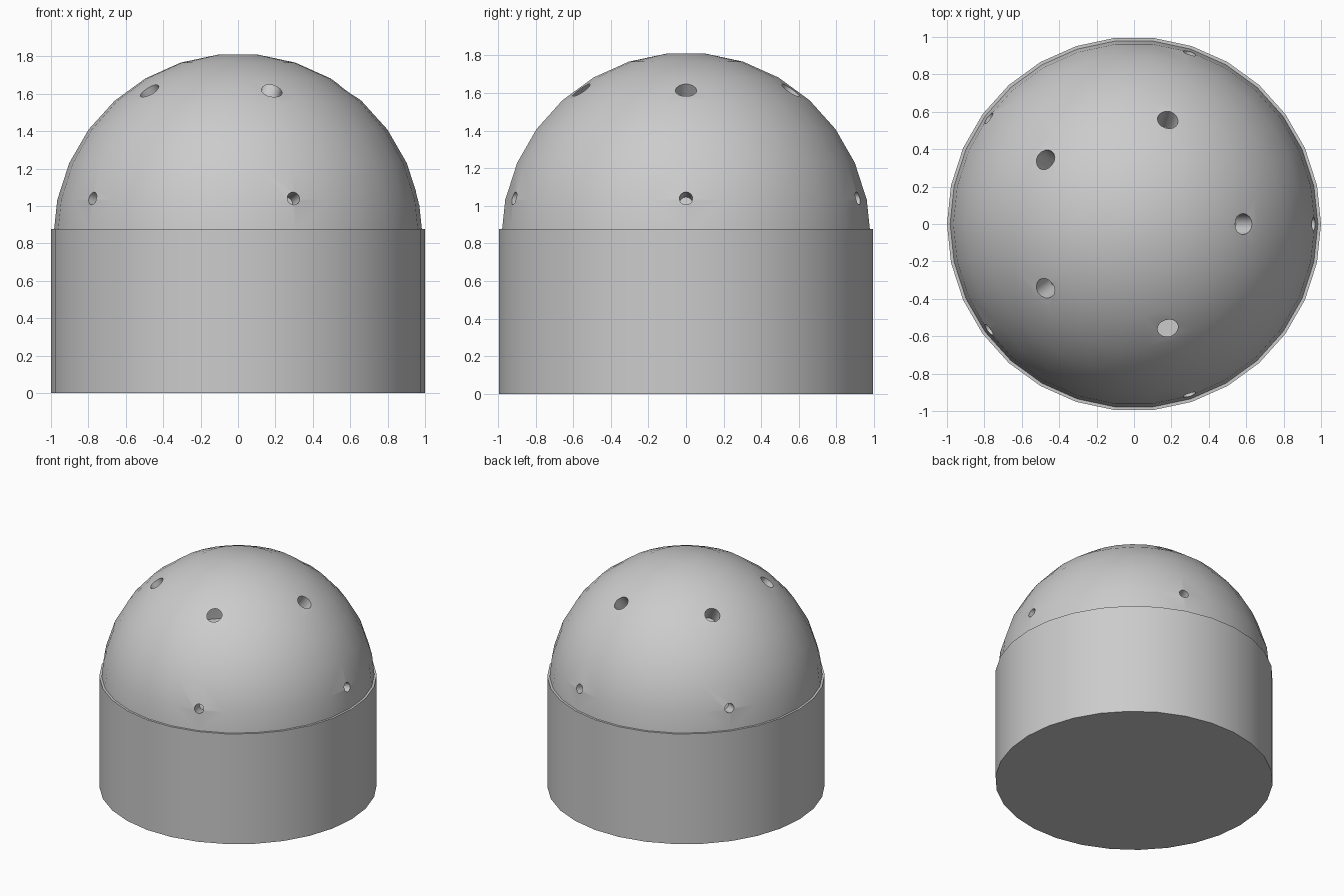
import bpy
import bmesh
from math import cos, sin, pi, radians
from mathutils import Vector

SEGMENTS = 30
BASE_TOP = 0.876
DOME_RADIUS = 0.988
DOME_CENTRE = Vector((0, 0, 0.827))

cube = bpy.data.objects.get("Cube")
if cube:
    bpy.data.objects.remove(cube, do_unlink=True)

grey = bpy.data.materials.new("light_grey")
grey.use_nodes = True
colour = (0.6, 0.6, 0.6, 1)
grey.diffuse_color = colour
grey.node_tree.nodes["Principled BSDF"].inputs["Base Color"].default_value = colour


def lathe(name, profile):
    """Closed solid turned from (radius, height) points, bottom to top."""
    bm = bmesh.new()
    rings = []
    for r, z in profile:
        angles = [2 * pi * i / SEGMENTS for i in range(SEGMENTS)]
        rings.append([bm.verts.new((r * cos(a), r * sin(a), z)) for a in angles])
    for low, high in zip(rings, rings[1:]):
        for i in range(SEGMENTS):
            j = (i + 1) % SEGMENTS
            bm.faces.new((low[i], low[j], high[j], high[i]))
    bm.faces.new(rings[0][::-1])
    bm.faces.new(rings[-1])
    mesh = bpy.data.meshes.new(name)
    bm.to_mesh(mesh)
    bm.free()
    mesh.materials.append(grey)
    obj = bpy.data.objects.new(name, mesh)
    bpy.context.collection.objects.link(obj)
    return obj


def select_only(obj):
    bpy.ops.object.select_all(action='DESELECT')
    obj.select_set(True)
    bpy.context.view_layer.objects.active = obj


def drill(target, elevation, azimuth, radius, depth):
    """Cut one round blind hole pointing at the dome centre."""
    e, a = radians(elevation), radians(azimuth)
    out = Vector((cos(e) * cos(a), cos(e) * sin(a), sin(e)))
    bpy.ops.mesh.primitive_cylinder_add(
        vertices=16, radius=radius, depth=2 * depth,
        location=DOME_CENTRE + out * DOME_RADIUS * 0.99,
        rotation=out.to_track_quat('Z', 'Y').to_euler())
    cutter = bpy.context.object
    cutter.name = "hole_cutter"
    cutter.hide_render = True
    cutter.data.materials.append(grey)
    select_only(target)
    cut = target.modifiers.new("hole", 'BOOLEAN')
    cut.operation = 'DIFFERENCE'
    cut.solver = 'EXACT'
    cut.object = cutter
    bpy.ops.object.modifier_apply(modifier=cut.name)
    bpy.data.objects.remove(cutter, do_unlink=True)


# Cylindrical base
base = lathe("base", [(1, 0), (1, BASE_TOP)])

# Dome with a small flat cap, set in slightly from the base rim
profile = [(DOME_RADIUS * 0.995, BASE_TOP)]
for angle in range(12, 90, 12):
    t = radians(angle)
    profile.append((DOME_RADIUS * cos(t), DOME_CENTRE.z + DOME_RADIUS * sin(t)))
t = radians(84)
profile.append((DOME_RADIUS * cos(t), DOME_CENTRE.z + DOME_RADIUS * sin(t)))
dome = lathe("dome", profile)

# Two rings of five holes
for k in range(5):
    drill(dome, 12.5, 72 * k, 0.035, 0.12)
    drill(dome, 53.4, 72 * k, 0.056, 0.14)

for obj in (base, dome):
    select_only(obj)
    bpy.ops.object.shade_smooth_by_angle(angle=radians(30))
